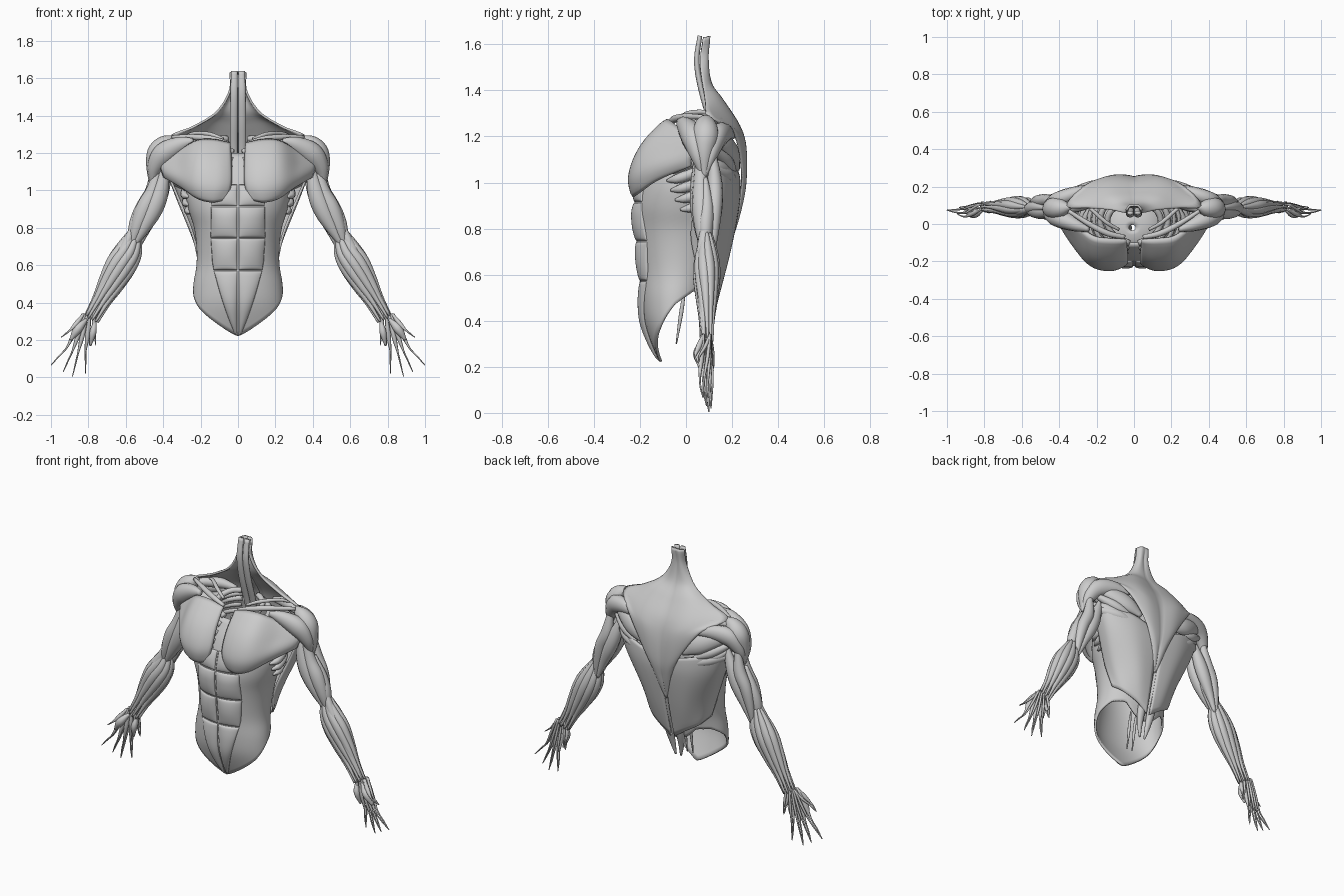
import bpy, bmesh, math
from mathutils import Vector


def smooth_path(pts, n=6):
    """Catmull-Rom samples through the points."""
    pts = [Vector(p) for p in pts]
    p = [2 * pts[0] - pts[1]] + pts + [2 * pts[-1] - pts[-2]]
    out = []
    for i in range(1, len(p) - 2):
        a, b, c, d = p[i - 1:i + 3]
        for k in range(n):
            t = k / n
            out.append(0.5 * (2 * b + (c - a) * t + (2 * a - 5 * b + 4 * c - d) * t * t
                              + (3 * b - a - 3 * c + d) * t ** 3))
    return out + [pts[-1]]


def lookup(table, key):
    for a, b in zip(table, table[1:]):
        if key <= b[0]:
            f = max(0, (key - a[0]) / (b[0] - a[0]))
            return [u + (v - u) * f for u, v in zip(a, b)]
    return list(table[-1])


def finish(name, bm, mirror=True, thick=0):
    me = bpy.data.meshes.new(name)
    for f in bm.faces:
        f.smooth = True
    bm.to_mesh(me)
    bm.free()
    ob = bpy.data.objects.new(name, me)
    bpy.context.collection.objects.link(ob)
    if thick:
        ob.modifiers.new("thickness", "SOLIDIFY").thickness = thick
    if mirror:
        ob.modifiers.new("mirror", "MIRROR")


def add_grid(bm, grid, wrap=False):
    vs = [[bm.verts.new(p) for p in row] for row in grid]
    for r, s in zip(vs, vs[1:]):
        m = len(r)
        for j in range(m if wrap else m - 1):
            k = (j + 1) % m
            bm.faces.new((r[j], r[k], s[k], s[j]))
    return vs


def muscle(name, pts, flat=1.0, sides=12, n=6):
    """Spindle through points (x, y, z, radius), mirrored to both sides."""
    path = smooth_path(pts, n)
    rings = []
    for i, q in enumerate(path):
        tan = (path[min(i + 1, len(path) - 1)] - path[max(i - 1, 0)]).to_3d().normalized()
        side = tan.cross(Vector((0, 1, 0)))
        if side.length < 0.05:
            side = Vector((0, 0, 1))
        side.normalize()
        other = side.cross(tan)
        r = max(q[3], 0.002)
        rings.append([q.to_3d() + r * (math.cos(a) * side + flat * math.sin(a) * other)
                      for a in (2 * math.pi * k / sides for k in range(sides))])
    bm = bmesh.new()
    vs = add_grid(bm, rings, True)
    bm.faces.new(vs[0])
    bm.faces.new(vs[-1])
    bmesh.ops.recalc_face_normals(bm, faces=bm.faces)
    finish(name, bm)


def sheet(name, rows, bulge, thick=0.012):
    """Pillowed muscle sheet through a control grid, mirrored."""
    cols = [smooth_path(r) for r in rows]
    grid = [smooth_path(c) for c in zip(*cols)]
    bm = bmesh.new()
    vs = add_grid(bm, grid)
    bm.normal_update()
    if sum(f.normal.xy.dot(f.calc_center_median().xy) for f in bm.faces) < 0:
        bmesh.ops.reverse_faces(bm, faces=bm.faces)
    bm.normal_update()
    moves = []
    for i, row in enumerate(vs):
        for j, v in enumerate(row):
            p = math.sin(math.pi * i / (len(vs) - 1)) * math.sin(math.pi * j / (len(row) - 1))
            moves.append((v, v.normal * bulge * max(p, 0) ** 0.5))
    for v, d in moves:
        v.co += d
    finish(name, bm, thick=thick)


# Torso section by height: z, half width, front y, back y
SECTION = [tuple(v) for v in smooth_path([
    (.2, .22, -.105, .03), (.3, .235, -.15, .05), (.4, .242, -.185, .075), (.5, .238, -.197, .105),
    (.6, .222, -.2, .135), (.7, .222, -.21, .165), (.8, .235, -.22, .195), (.9, .265, -.225, .21),
    (1.0, .28, -.205, .22), (1.1, .25, -.17, .215), (1.2, .19, -.11, .19), (1.28, .12, -.06, .13)])]


def torso(t, z, grow=0):
    _, w, f, b = lookup(SECTION, z)
    return Vector(((w + grow) * math.sin(t), (f + b) / 2 - ((b - f) / 2 + grow) * math.cos(t), z))


# Abdominal wall, open at top and obliquely cut below
HEM = [(0, .22), (4, .225), (15, .25), (30, .29), (60, .37), (90, .47), (120, .53), (145, .53), (165, .46), (180, .44)]
ANGLES = [-math.pi + 2 * math.pi * k / 64 for k in range(64)]
grid = []
for i in range(37):
    row = []
    for t in ANGLES:
        low = lookup(HEM, abs(math.degrees(t)))[1]
        row.append(torso(t, low + (1.2 - low) * i / 36))
    grid.append(row)
bm = bmesh.new()
add_grid(bm, grid, True)
bmesh.ops.recalc_face_normals(bm, faces=bm.faces)
finish("abdominal_wall", bm, False, 0.012)

# Diaphragm dome with a small opening
bm = bmesh.new()
mid = Vector((-.01, -.02, 0))
add_grid(bm, [[mid.lerp(torso(t, .82, -.014), s) * Vector((1, 1, 0)).length / math.sqrt(2)
               + Vector((0, 0, .82 + .16 * (1 - s ** 3) - mid.lerp(torso(t, .82), s).z)) for t in ANGLES]
              for s in (1, .9, .78, .65, .5, .35, .2, .08)], True)
finish("diaphragm", bm, False, .008)

# Abdominal blocks
WIDTH = [(.22, .012), (.3, .045), (.4, .08), (.5, .11), (.6, .135), (.75, .145), (1.02, .14)]
for n, (z0, z1) in enumerate([(.225, .57), (.575, .742), (.748, .912), (.918, 1.03)]):
    rows = []
    for i in range(5):
        z = z0 + (z1 - z0) * i / 4
        w, hw = lookup(WIDTH, z)[1], lookup(SECTION, z)[1]
        rows.append([torso(math.asin((.004 + (w - .004) * k / 4) / hw), z, .002) for k in range(5)])
    sheet(f"abdominal_block_{n + 1}", rows, .018)

# Chest
sheet("chest_muscle", [
    [(.04, -.09, 1.255), (.033, -.165, 1.15), (.033, -.21, 1.04), (.06, -.22, .95)],
    [(.13, -.085, 1.275), (.12, -.18, 1.15), (.12, -.23, 1.03), (.14, -.23, .935)],
    [(.22, -.07, 1.27), (.22, -.16, 1.15), (.22, -.205, 1.04), (.22, -.2, .955)],
    [(.31, -.01, 1.22), (.315, -.055, 1.14), (.31, -.11, 1.07), (.3, -.12, 1.01)],
    [(.42, .04, 1.15), (.42, .03, 1.13), (.41, .02, 1.1), (.4, .02, 1.07)]], .026, .02)

# Trapezius, spine to outer edge
sheet("trapezius", [
    [(0, .105, 1.635), (.025, .103, 1.635), (.045, .08, 1.63)],
    [(0, .092, 1.54), (.03, .09, 1.54), (.05, .06, 1.53)],
    [(0, .11, 1.43), (.065, .1, 1.43), (.12, .075, 1.42)],
    [(0, .165, 1.34), (.13, .145, 1.36), (.24, .085, 1.345)],
    [(0, .228, 1.235), (.17, .215, 1.25), (.36, .1, 1.29)],
    [(0, .252, 1.12), (.12, .25, 1.165), (.26, .21, 1.225)],
    [(0, .252, .97), (.075, .254, 1.01), (.14, .245, 1.06)],
    [(0, .228, .86), (.03, .234, .88), (.065, .234, .91)],
    [(0, .195, .73), (.008, .195, .735), (.015, .195, .74)]], .01)

# Broad back muscle
sheet("broad_back_muscle", [
    [(.4, .06, 1.13), (.355, .16, 1.09), (.2, .225, 1.05), (.03, .235, 1.0)],
    [(.33, .05, .97), (.305, .145, .95), (.18, .215, .92), (.015, .23, .9)],
    [(.252, .02, .78), (.228, .105, .75), (.13, .178, .72), (.012, .19, .7)],
    [(.215, .05, .62), (.165, .11, .57), (.085, .135, .52), (.012, .135, .47)]], .012)

# Lower back and neck columns
muscle("lower_back_column", [(.025, .185, .76, .018), (.032, .15, .62, .027), (.036, .115, .5, .026),
                             (.03, .09, .41, .018), (.018, .075, .33, .006)], .8)
muscle("inner_loin_strip", [(.02, -.005, .54, .004), (.02, -.02, .44, .009), (.02, -.042, .3, .003)])
muscle("neck_column", [(.02, .06, 1.637, .017), (.021, .047, 1.52, .02), (.022, .072, 1.38, .021),
                       (.022, .12, 1.22, .02), (.014, .15, 1.07, .01)], .6)

# Rib bands and side fingers
for n in range(5):
    z0 = 1.02 + .045 * n
    muscle(f"rib_band_{n + 1}", [(*torso(math.radians(a), min(z0 + .0006 * a, 1.275), -.004), .017)
                                 for a in range(8, 176, 24)], 1, 8, 3)
for n in range(5):
    z = 1.06 - .042 * n
    a = 58 + 7 * n
    muscle(f"side_finger_{n + 1}", [(*torso(math.radians(a), z - .01, .002), .006),
                                    (*torso(math.radians(a + 14), z, .006), .022),
                                    (*torso(math.radians(a + 34), z + .03, .006), .02),
                                    (*torso(math.radians(a + 55), z + .06, .003), .01)], 1)

# Collar and shoulder blade
muscle("collar_muscle", [(.05, -.07, 1.25, .012), (.14, -.05, 1.275, .016), (.24, .0, 1.285, .015), (.35, .07, 1.285, .01)])
muscle("upper_collar_strip", [(.08, -.03, 1.275, .008), (.15, .01, 1.3, .011), (.23, .08, 1.305, .01), (.28, .12, 1.29, .006)])
muscle("upper_blade_muscle", [(.13, .17, 1.25, .015), (.25, .14, 1.265, .032), (.4, .08, 1.25, .015)])
muscle("blade_muscle", [(.13, .225, 1.06, .015), (.22, .2, 1.12, .055), (.32, .165, 1.17, .045), (.42, .11, 1.2, .012)], .6)
muscle("small_round_muscle", [(.2, .21, 1.04, .012), (.3, .175, 1.09, .03), (.42, .11, 1.16, .012)])
muscle("large_round_muscle", [(.19, .215, 1.0, .012), (.29, .165, 1.04, .035), (.42, .07, 1.08, .012)])
muscle("under_blade_muscle", [(.2, .13, 1.1, .04), (.3, .1, 1.15, .05), (.41, .07, 1.2, .025)], .7)

# Deltoid heads
muscle("shoulder_front", [(.24, -.03, 1.265, .015), (.31, -.005, 1.245, .042), (.395, .03, 1.195, .06),
                          (.445, .05, 1.12, .04), (.46, .07, 1.03, .008)], .85)
muscle("shoulder_side", [(.34, .09, 1.285, .012), (.385, .085, 1.25, .048), (.425, .085, 1.2, .06),
                         (.45, .08, 1.13, .042), (.465, .08, 1.02, .008)], .98)
muscle("shoulder_back", [(.2, .205, 1.2, .012), (.3, .17, 1.215, .042), (.39, .135, 1.195, .055),
                         (.445, .11, 1.12, .036), (.465, .085, 1.03, .008)], .8)

# Upper arm
UPPER = [
    ("biceps_inner", [(.385, .055, 1.15, .015), (.415, .06, 1.0, .045), (.452, .063, .9, .05), (.505, .068, .8, .036), (.565, .075, .69, .008)]),
    ("biceps_outer", [(.42, .06, 1.15, .015), (.453, .065, 1.0, .038), (.5, .068, .9, .047), (.54, .07, .8, .035), (.575, .075, .69, .008)]),
    ("brachialis", [(.475, .085, 1.02, .01), (.52, .09, .9, .033), (.55, .085, .8, .036), (.575, .085, .69, .012)]),
    ("triceps_inner", [(.36, .115, 1.13, .012), (.405, .12, 1.0, .038), (.445, .122, .9, .041), (.495, .118, .79, .026), (.535, .115, .69, .01)]),
    ("triceps_outer", [(.44, .115, 1.15, .012), (.46, .125, 1.0, .036), (.503, .125, .9, .036), (.53, .12, .79, .026), (.545, .115, .69, .01)]),
    ("triceps_deep", [(.42, .1, 1.02, .015), (.465, .1, .88, .035), (.505, .1, .77, .024), (.53, .1, .7, .01)])]
for name, pts in UPPER:
    muscle(name, pts, .9)

# Forearm strips around a slanted axis
AXIS = [(.55, .77), (.582, .68), (.625, .6), (.68, .5), (.73, .41), (.785, .31)]
SPREAD = [.03, .048, .054, .048, .04, .038]
THICK = [.008, .025, .03, .022, .012, .006]
for n in range(10):
    pts = []
    for i, (x, z) in enumerate(AXIS):
        a = 2 * math.pi * n / 10 + .16 * i
        pts.append((x + SPREAD[i] * math.cos(a) * .9, .09 + SPREAD[i] * .65 * math.sin(a),
                    z + SPREAD[i] * math.cos(a) * .45, THICK[i]))
    muscle(f"forearm_strip_{n + 1}", pts, .85, 10)
muscle("forearm_core", [(.55, .09, .76, .03), (.625, .09, .6, .045), (.73, .09, .41, .025), (.785, .09, .31, .02)], .7)
muscle("forearm_outer", [(.545, .08, .84, .008), (.59, .075, .73, .026), (.65, .07, .61, .03), (.735, .07, .46, .015), (.81, .075, .33, .006)])

# Hand muscles and finger tendons
HAND = [((.915, .16), (1.0, .065), .07), ((.885, .14), (.935, .03), .085), ((.855, .13), (.885, .005), .095),
        ((.815, .14), (.815, .02), .105), ((.9, .25), (.945, .215), .05), ((.765, .22), (.76, .17), .11)]
for n, ((kx, kz), (tx, tz), y) in enumerate(HAND):
    wx = .77 + .06 * (kx - .76) / .155
    mx, mz = (wx + kx) / 2, (.33 + kz) / 2
    for m, (dy, r) in enumerate([(-.014, .013), (.014, .008)]):
        muscle(f"finger_{n + 1}_strip_{m + 1}", [
            (wx, .09 + dy, .34, .006), (mx, (y + .09) / 2 + dy, mz, r),
            (kx, y + dy * .7, kz, .005), ((kx + tx) / 2, y + dy * .5, (kz + tz) / 2, .004),
            (tx, y + .004, tz, .002)], 1, 8, 4)
muscle("palm_pad_outer", [(.81, .075, .31, .008), (.855, .055, .26, .024), (.895, .06, .2, .008)])
muscle("palm_pad_inner", [(.765, .085, .3, .008), (.775, .075, .24, .018), (.79, .09, .17, .006)])
